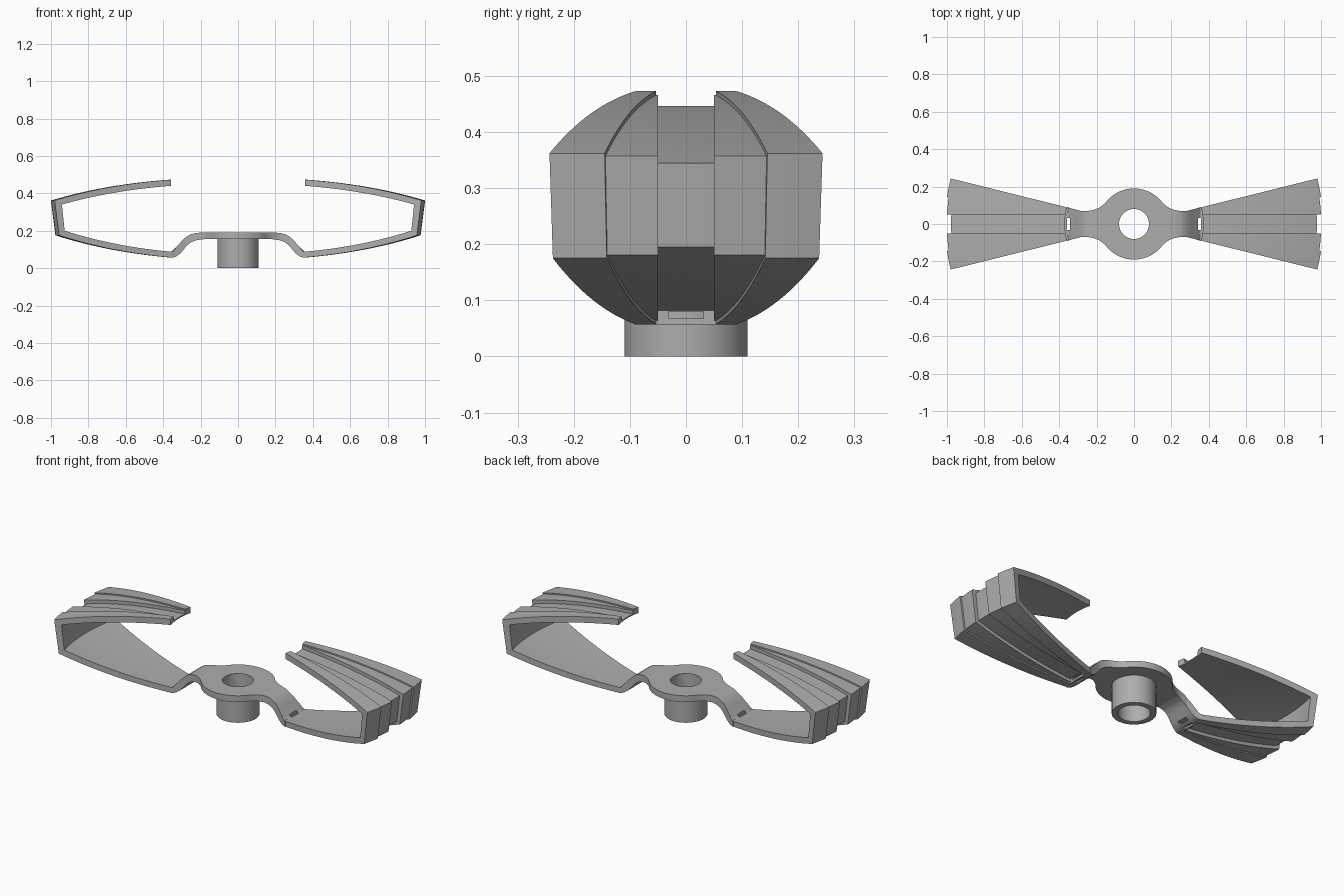
import bpy, bmesh, math

if "Cube" in bpy.data.objects:
    bpy.data.objects.remove(bpy.data.objects["Cube"], do_unlink=True)

GREY = (0.42, 0.42, 0.42, 1)
mat = bpy.data.materials.new("plain_grey")
mat.use_nodes = True
mat.diffuse_color = GREY
mat.node_tree.nodes["Principled BSDF"].inputs["Base Color"].default_value = GREY

SPREAD = math.radians(13.94)   # half angle of each blade
RIB = math.radians(8.25)       # where the raised rib starts
GROOVE = 0.05                  # half width of the central groove
ROOT = 0.37                    # radius where blades begin


def sweep(name, rings):
    """Join equal closed rings of points into a capped solid."""
    bm = bmesh.new()
    loops = [[bm.verts.new(p) for p in ring] for ring in rings]
    n = len(loops[0])
    for a, b in zip(loops, loops[1:]):
        for i in range(n):
            j = (i + 1) % n
            bm.faces.new((a[i], a[j], b[j], b[i]))
    bm.faces.new(loops[0])
    bm.faces.new(loops[-1])
    bmesh.ops.remove_doubles(bm, verts=bm.verts, dist=1e-5)
    bmesh.ops.recalc_face_normals(bm, faces=bm.faces)
    mesh = bpy.data.meshes.new(name)
    bm.to_mesh(mesh)
    bm.free()
    obj = bpy.data.objects.new(name, mesh)
    bpy.context.collection.objects.link(obj)
    mesh.materials.append(mat)
    return obj


def select(obj):
    bpy.ops.object.select_all(action='DESELECT')
    obj.select_set(True)
    bpy.context.view_layer.objects.active = obj


def smooth(obj):
    select(obj)
    bpy.ops.object.shade_smooth_by_angle(angle=math.radians(25))


def cut(obj, cutter):
    cutter.hide_render = True
    mod = obj.modifiers.new("cut", 'BOOLEAN')
    mod.operation, mod.solver, mod.object = 'DIFFERENCE', 'EXACT', cutter
    select(obj)
    bpy.ops.object.modifier_apply(modifier="cut")
    bpy.data.objects.remove(cutter, do_unlink=True)


def bezier(a, c, b, steps=14):
    pts = []
    for k in range(steps + 1):
        t = k / steps
        pts.append(tuple((1 - t) ** 2 * p + 2 * t * (1 - t) * q + t * t * r
                         for p, q, r in zip(a, c, b)))
    return pts


def interp(pts, x):
    if x <= pts[0][0]:
        return pts[0][1]
    for (x0, z0), (x1, z1) in zip(pts, pts[1:]):
        if x <= x1:
            return z0 + (z1 - z0) * (x - x0) / (x1 - x0)
    return pts[-1][1]


# Blades: C-shaped section turned about the hub, with stepped ribs outside
outer = (bezier((ROOT, .057), (.70, .085), (.985, .175))
         + bezier((ROOT, .473), (.72, .448), (1.01, .362))[::-1])
inner = (bezier((ROOT, .088), (.68, .115), (.955, .20))
         + bezier((ROOT, .44), (.70, .415), (.97, .34))[::-1])


def blade_ring(angle, depth, side):
    face = [tuple(o + (i - o) * depth for o, i in zip(po, pi))
            for po, pi in zip(outer, inner)]
    return [(side * r * math.cos(angle(r)), r * math.sin(angle(r)), z)
            for r, z in face + inner[::-1]]


def groove_edge(r):
    return math.asin(GROOVE / r)


strips = [(lambda r: -SPREAD, lambda r: -RIB, 0),
          (lambda r: -RIB, lambda r: -groove_edge(r), .22),
          (lambda r: -groove_edge(r), groove_edge, .8),
          (groove_edge, lambda r: RIB, .22),
          (lambda r: RIB, lambda r: SPREAD, 0)]

for name, side in (("left_blade", 1), ("right_blade", -1)):
    rings = []
    for a, b, depth in strips:
        for k in range(4):
            rings.append(blade_ring(
                lambda r: a(r) + (b(r) - a(r)) * k / 3, depth, side))
    smooth(sweep(name, rings))

# Bridge plate: round hub blending into necks that bend down to the blades
top_line = [(.20, .19), (.23, .187), (.258, .179), (.28, .165), (.30, .146),
            (.32, .123), (.355, .088)]
low_line = [(.18, .155), (.22, .150), (.25, .139), (.27, .124), (.29, .10),
            (.31, .077), (.33, .063), (.35, .057)]
HUB, FILLET, NECK_X, NECK = .19, .141, .255, .07


def half_width(x):
    if x < .146:
        return math.sqrt(HUB ** 2 - x ** 2)
    if x < NECK_X:
        return NECK + FILLET - math.sqrt(FILLET ** 2 - (NECK_X - x) ** 2)
    return max(NECK, x * math.tan(SPREAD))


rings = []
STEPS = 60
for k in range(-STEPS, STEPS + 1):
    x = ROOT * k / STEPS
    ax = abs(x)
    w, zt, zb = half_width(ax), interp(top_line, ax), interp(low_line, ax)
    # the end curves to meet the blade root
    ys = [w * j / 4 for j in range(-4, 5)]
    bend = max(0, (ax - .33) / (ROOT - .33))
    px = [math.copysign(ax - bend * (ROOT - math.sqrt(ROOT ** 2 - min(y * y, .01))), x)
          for y in ys]
    rings.append([(p, y, zt) for p, y in zip(px, ys)]
                 + [(p, y, zb) for p, y in zip(px[::-1], ys[::-1])])
bridge = sweep("bridge_plate", rings)

# Central bore and a slot at each blade root
bpy.ops.mesh.primitive_cylinder_add(vertices=64, radius=.08, depth=1)
cut(bridge, bpy.context.object)
for side in (1, -1):
    for cx, cz, sx, sz in ((.351, .1, .016, .3), (.345, .074, .08, .012)):
        bpy.ops.mesh.primitive_cube_add(size=1, location=(side * cx, 0, cz))
        box = bpy.context.object
        box.scale = (sx, .062, sz)
        cut(bridge, box)
smooth(bridge)

# Hub tube below the plate
bpy.ops.mesh.primitive_cylinder_add(vertices=64, radius=.11, depth=.16,
                                    location=(0, 0, .08))
tube = bpy.context.object
tube.name = "hub_tube"
tube.data.materials.append(mat)
bpy.ops.mesh.primitive_cylinder_add(vertices=64, radius=.08, depth=1)
cut(tube, bpy.context.object)
smooth(tube)
